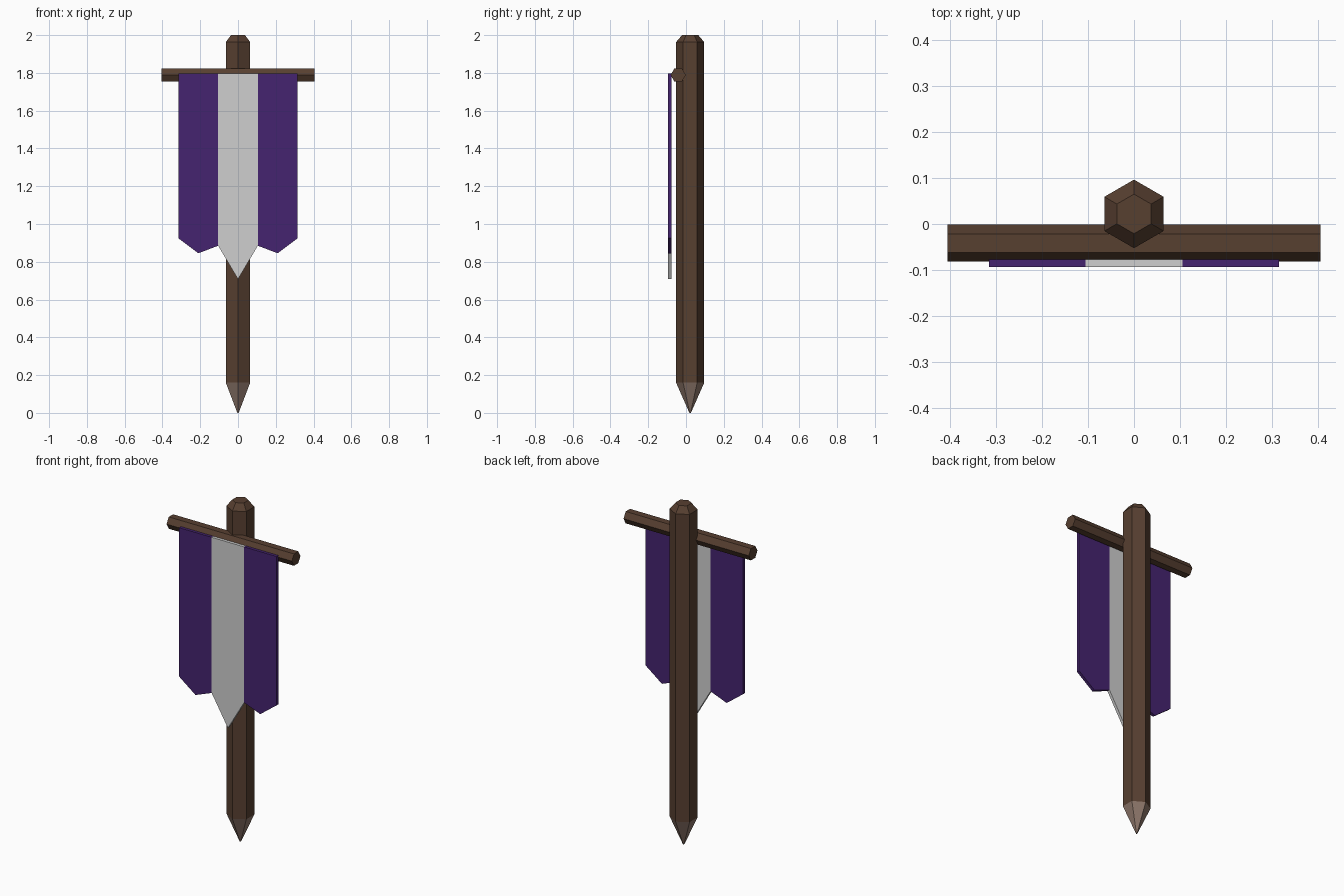
import bpy, bmesh
from math import sin, cos, pi

cube = bpy.data.objects.get("Cube")
if cube:
    bpy.data.objects.remove(cube)


def material(name, rgb):
    m = bpy.data.materials.new(name)
    m.use_nodes = True
    m.diffuse_color = (*rgb, 1)
    bsdf = m.node_tree.nodes["Principled BSDF"]
    bsdf.inputs["Base Color"].default_value = (*rgb, 1)
    bsdf.inputs["Roughness"].default_value = 0.9
    return m


BARK = material("dark wood", (0.095, 0.05, 0.03))
CUT = material("cut wood", (0.27, 0.185, 0.147))
PURPLE = material("purple cloth", (0.06, 0.017, 0.16))
WHITE = material("pale cloth", (0.62, 0.62, 0.62))


def finish(name, bm, *mats):
    bmesh.ops.recalc_face_normals(bm, faces=bm.faces)
    mesh = bpy.data.meshes.new(name)
    bm.to_mesh(mesh)
    bm.free()
    for m in mats:
        mesh.materials.append(m)
    obj = bpy.data.objects.new(name, mesh)
    bpy.context.collection.objects.link(obj)
    return obj


def hex_loft(name, sections, place, *mats):
    """Skin six-sided rings given as (distance along axis, radius)."""
    bm = bmesh.new()
    rings = [[bm.verts.new(place(r * cos(i * pi / 3), r * sin(i * pi / 3), d))
              for i in range(6)] for d, r in sections]
    for a, b in zip(rings, rings[1:]):
        for i in range(6):
            j = (i + 1) % 6
            bm.faces.new((a[i], a[j], b[j], b[i]))
    bm.faces.new(rings[0])
    bm.faces.new(rings[-1])
    return finish(name, bm, *mats)


def cloth(name, outline, mat):
    """Extrude an x-z outline into a thin hanging panel."""
    bm = bmesh.new()
    face = bm.faces.new([bm.verts.new((x, -0.094, z)) for x, z in outline])
    extruded = bmesh.ops.extrude_face_region(bm, geom=[face])
    verts = [g for g in extruded["geom"] if isinstance(g, bmesh.types.BMVert)]
    bmesh.ops.translate(bm, verts=verts, vec=(0, 0.017, 0))
    return finish(name, bm, mat)


# Sharpened post with a chamfered top and a bare carved point
post = hex_loft("post", [(0, 0.004), (0.16, 0.0745), (1.963, 0.0745), (2, 0.043)],
                lambda u, v, d: (v, 0.022 + u, d), BARK, CUT)
for p in post.data.polygons:
    p.material_index = int(p.center.z < 0.15)

# Crossbar fixed to the front of the post
hex_loft("crossbar", [(-0.406, 0.04), (0.406, 0.04)],
         lambda u, v, d: (d, -0.0415 + u, 1.789 + v), BARK)

# Banner: pointed centre stripe between two notched side stripes
TOP, JOIN = 1.797, 0.885
cloth("banner_centre",
      [(-0.105, TOP), (-0.105, JOIN), (0, 0.708), (0.105, JOIN), (0.105, TOP)], WHITE)
for side, label in ((-1, "right"), (1, "left")):
    cloth("banner_" + label,
          [(side * x, z) for x, z in ((0.105, TOP), (0.105, JOIN), (0.21, 0.845),
                                      (0.316, 0.925), (0.316, TOP))], PURPLE)
